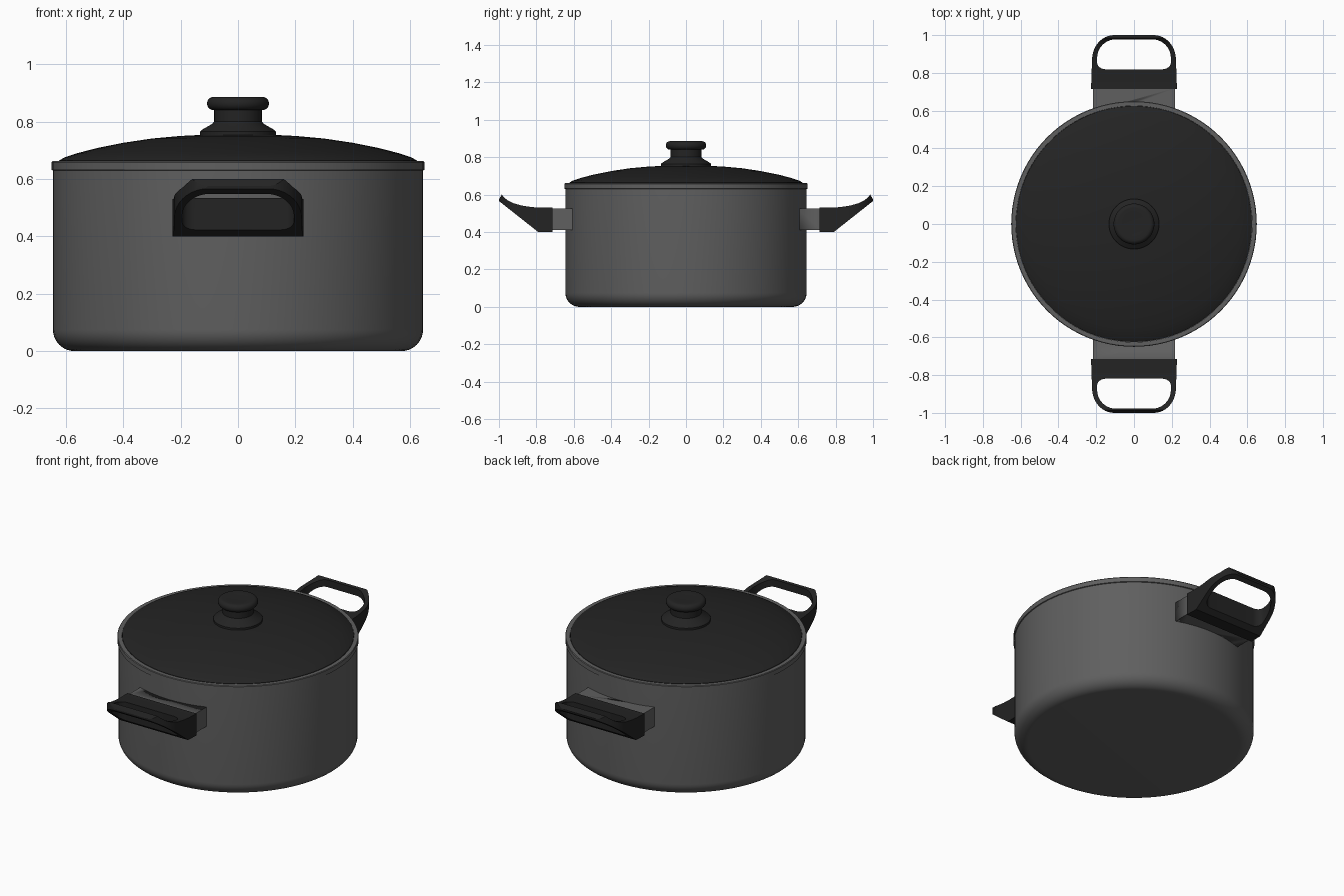
import bpy, bmesh, math

cube = bpy.data.objects.get("Cube")
if cube:
    bpy.data.objects.remove(cube, do_unlink=True)


def material(name, value):
    m = bpy.data.materials.new(name)
    m.use_nodes = True
    color = (value, value, value, 1)
    m.diffuse_color = color
    m.node_tree.nodes["Principled BSDF"].inputs["Base Color"].default_value = color
    return m


METAL = material("grey metal", 0.115)
BLACK = material("black plastic", 0.017)


def make_object(name, bm, mat, angle=35):
    bmesh.ops.recalc_face_normals(bm, faces=bm.faces)
    mesh = bpy.data.meshes.new(name)
    bm.to_mesh(mesh)
    bm.free()
    mesh.materials.append(mat)
    obj = bpy.data.objects.new(name, mesh)
    bpy.context.collection.objects.link(obj)
    smooth(obj, angle)
    return obj


def smooth(obj, angle):
    bpy.ops.object.select_all(action="DESELECT")
    obj.select_set(True)
    bpy.context.view_layer.objects.active = obj
    bpy.ops.object.shade_smooth_by_angle(angle=math.radians(angle))


def lathe(name, profile, mat, steps=96):
    bm = bmesh.new()
    verts = [bm.verts.new((r, 0, z)) for r, z in profile]
    edges = [bm.edges.new(pair) for pair in zip(verts, verts[1:])]
    bmesh.ops.spin(bm, geom=verts + edges, cent=(0, 0, 0), axis=(0, 0, 1),
                   angle=math.tau, steps=steps)
    bmesh.ops.remove_doubles(bm, verts=bm.verts, dist=0.0005)
    return make_object(name, bm, mat)


def prism(name, points, axis, low, high, mat):
    """Extrude a flat outline along x (points are y, z) or z (points are x, y)."""
    bm = bmesh.new()
    place = (lambda a, b: (low, a, b)) if axis == "x" else (lambda a, b: (a, b, low))
    face = bm.faces.new([bm.verts.new(place(*p)) for p in points])
    new = bmesh.ops.extrude_face_region(bm, geom=[face])["geom"]
    shift = (high - low, 0, 0) if axis == "x" else (0, 0, high - low)
    bmesh.ops.translate(bm, vec=shift, verts=[v for v in new if isinstance(v, bmesh.types.BMVert)])
    return make_object(name, bm, mat)


def arc(cx, cy, rx, ry, start, end, n=10):
    angles = [math.radians(start + (end - start) * i / n) for i in range(n + 1)]
    return [(cx + rx * math.cos(a), cy + ry * math.sin(a)) for a in angles]


def apply_boolean(obj, cutter, operation):
    mod = obj.modifiers.new("cut", "BOOLEAN")
    mod.object, mod.operation, mod.solver = cutter, operation, "EXACT"
    bpy.context.view_layer.objects.active = obj
    bpy.ops.object.modifier_apply(modifier=mod.name)
    bpy.data.objects.remove(cutter, do_unlink=True)


# Pot: rounded base, straight wall, slightly wider rim, hollow inside
lathe("pot_body", [(0, 0)] + arc(0.57, 0.075, 0.075, 0.075, -90, 0)
      + [(0.645, 0.63), (0.65, 0.632), (0.65, 0.658), (0.647, 0.662), (0.625, 0.662),
         (0.625, 0.08), (0.57, 0.02), (0, 0.02)], METAL)

# Lid: shallow dome
lathe("lid", [(0, 0.645), (0.624, 0.645), (0.624, 0.664), (0.605, 0.675), (0.56, 0.69),
              (0.49, 0.708), (0.4, 0.726), (0.3, 0.741), (0.2, 0.75), (0.1, 0.755),
              (0, 0.756)], BLACK)

# Knob: flared foot, neck and rounded cap
lathe("lid_knob", [(0, 0.745), (0.133, 0.745), (0.133, 0.765), (0.125, 0.772),
                   (0.09, 0.792), (0.083, 0.8), (0.083, 0.84)]
      + arc(0.086, 0.863, 0.022, 0.023, -90, 90) + [(0.06, 0.884), (0, 0.882)], BLACK, 64)

# Handles, front and back
side_profile = [(0.715, 0.4), (0.79, 0.4), (0.999, 0.565), (1.0, 0.575), (0.985, 0.6),
                (0.975, 0.588), (0.955, 0.57), (0.925, 0.555), (0.88, 0.542),
                (0.83, 0.534), (0.78, 0.53), (0.715, 0.53)]
outline = ([(-0.228, 0.7), (0.228, 0.7), (0.222, 0.87)]
           + arc(0.105, 0.87, 0.117, 0.13, 8, 90) + arc(-0.105, 0.87, 0.117, 0.13, 90, 172)
           + [(-0.222, 0.87)])
hole = (arc(0.15, 0.855, 0.045, 0.036, -90, 0) + arc(0.095, 0.88, 0.1, 0.098, 0, 90)
        + arc(-0.095, 0.88, 0.1, 0.098, 90, 180) + arc(-0.15, 0.855, 0.045, 0.036, 180, 270))

for side, turn in (("back", 0), ("front", math.pi)):
    handle = prism(side + "_handle", side_profile, "x", -0.24, 0.24, BLACK)
    apply_boolean(handle, prism("outline_cutter", outline, "z", 0.3, 0.7, BLACK), "INTERSECT")
    apply_boolean(handle, prism("hole_cutter", hole, "z", 0.2, 0.8, BLACK), "DIFFERENCE")
    smooth(handle, 35)
    bracket = prism(side + "_handle_bracket",
                    [(0.595, 0.41), (0.72, 0.41), (0.72, 0.525), (0.595, 0.525)],
                    "x", -0.218, 0.218, METAL)
    # Keep the bracket outside the pot wall
    bm = bmesh.new()
    bmesh.ops.create_cone(bm, cap_ends=True, segments=96, radius1=0.635, radius2=0.635, depth=2)
    apply_boolean(bracket, make_object("wall_cutter", bm, METAL), "DIFFERENCE")
    for part in (handle, bracket):
        part.rotation_euler.z = turn
